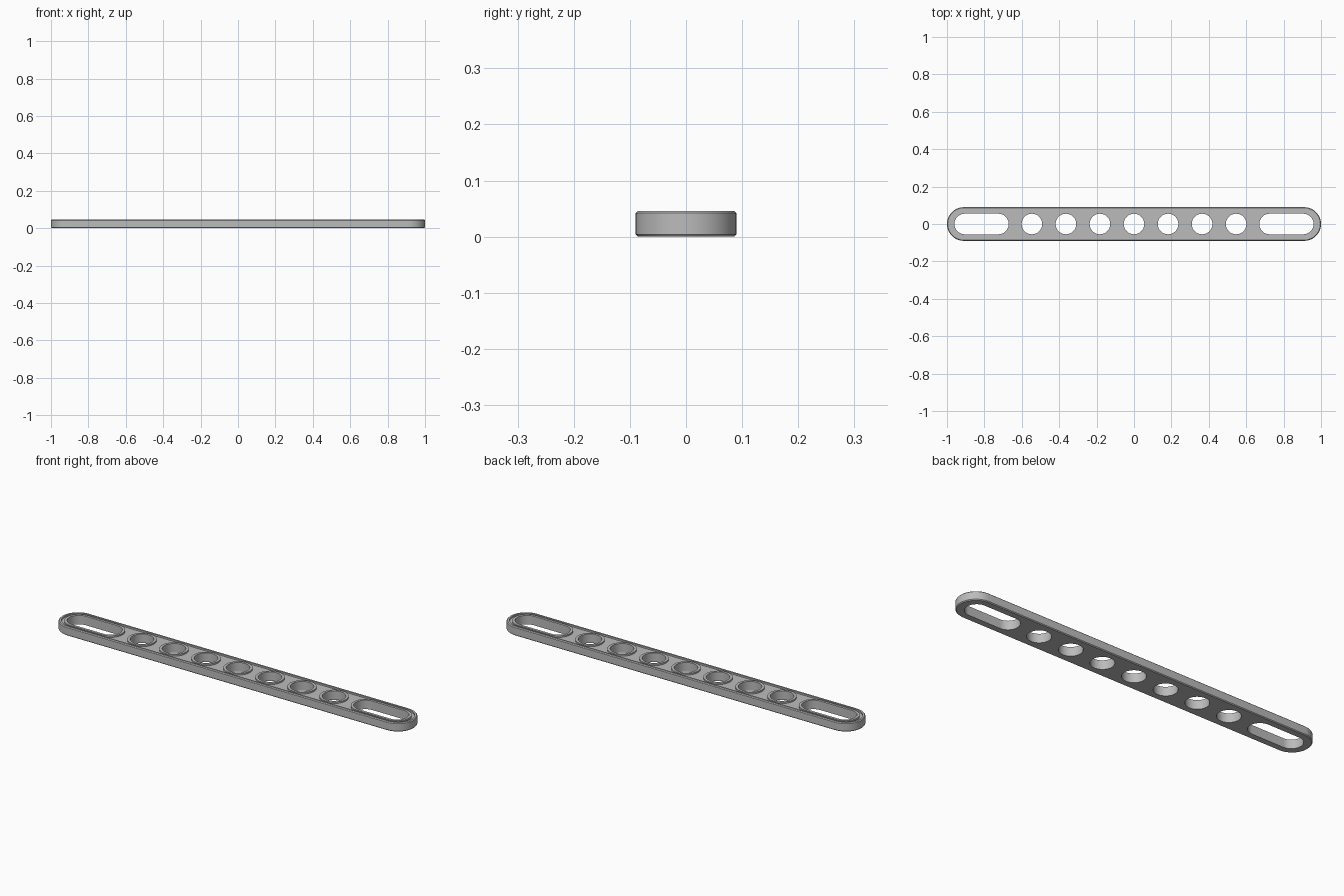
import bpy, bmesh, math

HEIGHT = 0.046
CHAMFER = 0.004
RECESS_Z = 0.038
HOLE_R = 0.055
RING_R = 0.068
# each opening: centre x and half length of its straight part
OPENINGS = [(0.182 * i, 0.0) for i in range(-3, 4)] + [(s * 0.815, 0.09) for s in (-1, 1)]

old = bpy.data.objects.get("Cube")
if old:
    bpy.data.objects.remove(old, do_unlink=True)


def add_prism(bm, cx, half, radius, layers, steps=24):
    """Rounded bar lofted through (inset, z) layers; a cylinder when half is 0."""
    rings = []
    for inset, z in layers:
        ring = []
        for side in (1, -1):
            last = steps + 1 if half else steps
            for i in range(last):
                a = math.pi * i / steps - side * math.pi / 2
                r = radius - inset
                ring.append(bm.verts.new((cx + side * half + r * math.cos(a), r * math.sin(a), z)))
        rings.append(ring)
    count = len(rings[0])
    for low, high in zip(rings, rings[1:]):
        for i in range(count):
            j = (i + 1) % count
            bm.faces.new((low[i], low[j], high[j], high[i]))
    bm.faces.new(rings[0][::-1])
    bm.faces.new(rings[-1])


def make_object(name, prisms):
    bm = bmesh.new()
    for prism in prisms:
        add_prism(bm, *prism)
    bmesh.ops.recalc_face_normals(bm, faces=bm.faces)
    mesh = bpy.data.meshes.new(name)
    bm.to_mesh(mesh)
    bm.free()
    obj = bpy.data.objects.new(name, mesh)
    bpy.context.collection.objects.link(obj)
    return obj


def subtract(target, cutter):
    mod = target.modifiers.new("cut", "BOOLEAN")
    mod.operation = "DIFFERENCE"
    mod.solver = "EXACT"
    mod.object = cutter
    bpy.context.view_layer.objects.active = target
    bpy.ops.object.modifier_apply(modifier=mod.name)
    bpy.data.objects.remove(cutter, do_unlink=True)


# bar with chamfered top and bottom rims
bar = make_object("slotted_bar", [(0, 0.91, 0.09, [
    (CHAMFER, 0), (0, CHAMFER), (0, HEIGHT - CHAMFER), (CHAMFER, HEIGHT)])])

# shallow top recess that leaves an outer rim and a collar round each opening
recess = make_object("recess_cutter", [(0, 0.91, 0.077, [(0, RECESS_Z), (0, 0.1)])])
collars = make_object("collar_cutter", [
    (x, half, RING_R, [(0, 0.02), (0, 0.12)]) for x, half in OPENINGS])
subtract(recess, collars)
subtract(bar, recess)

# round holes and end slots
holes = make_object("hole_cutter", [
    (x, half, HOLE_R, [(0, -0.1), (0, 0.1)]) for x, half in OPENINGS])
subtract(bar, holes)

# plain grey metal
grey = bpy.data.materials.new("grey_metal")
grey.use_nodes = True
colour = (0.5, 0.5, 0.5, 1)
grey.diffuse_color = colour
grey.node_tree.nodes["Principled BSDF"].inputs["Base Color"].default_value = colour
bar.data.materials.clear()
bar.data.materials.append(grey)

bpy.ops.object.select_all(action="DESELECT")
bar.select_set(True)
bpy.context.view_layer.objects.active = bar
bpy.ops.object.shade_smooth_by_angle(angle=math.radians(30))
